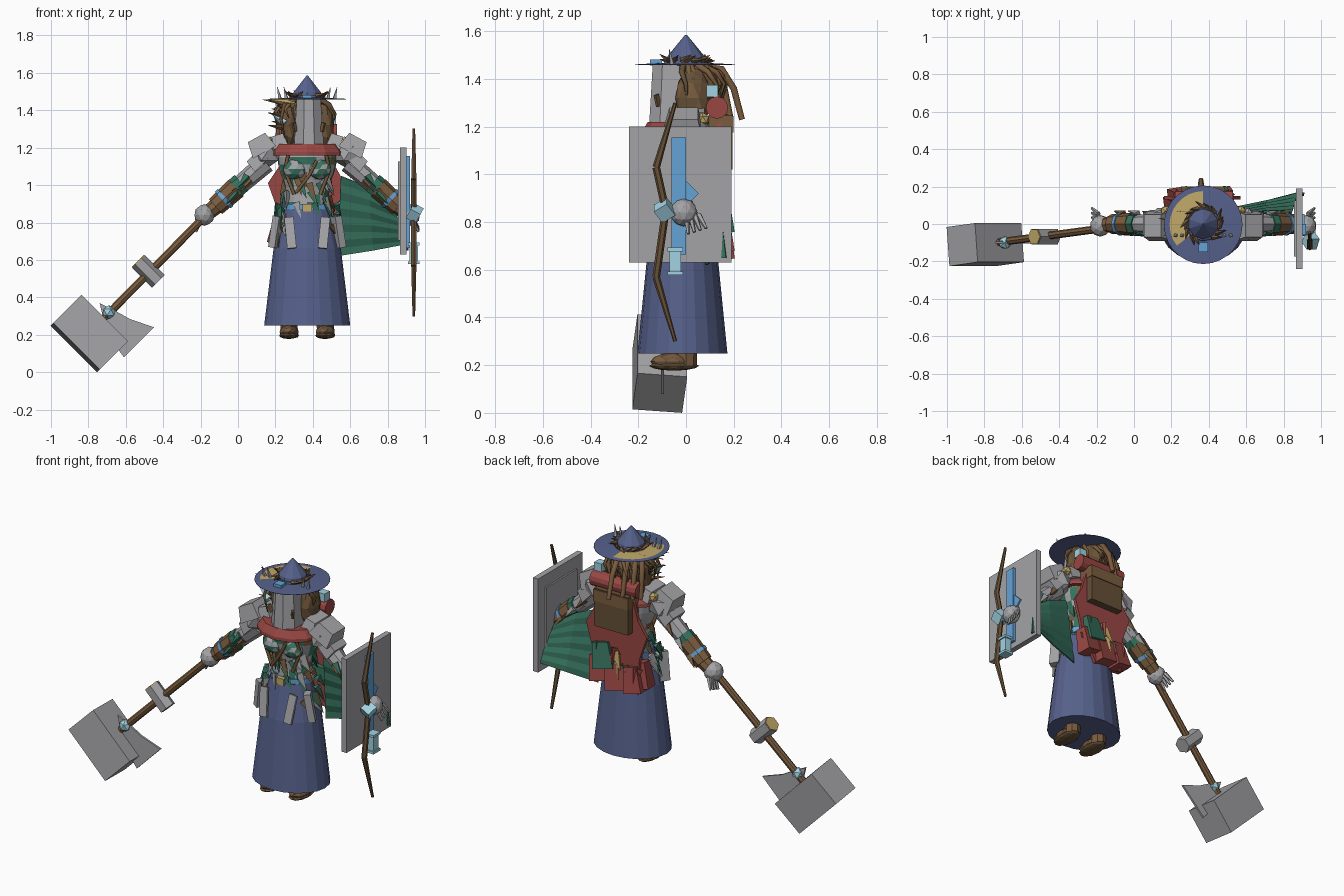
import bpy, bmesh, math, random
from mathutils import Vector, Euler

if "Cube" in bpy.data.objects:
    bpy.data.objects.remove(bpy.data.objects["Cube"])
random.seed(4)
CX = 0.37  # body centre line


def paint(name, *rgb):
    lin = [((c / 255 + 0.055) / 1.055) ** 2.4 for c in rgb] + [1]
    m = bpy.data.materials.new(name)
    m.use_nodes = True
    m.diffuse_color = lin
    m.node_tree.nodes["Principled BSDF"].inputs["Base Color"].default_value = lin
    return m


NAVY = paint("navy cloth", 86, 97, 139)
GREY = paint("grey metal", 164, 164, 167)
BROWN = paint("brown leather", 122, 92, 62)
DARK = paint("dark wood", 102, 80, 55)
GREEN = paint("green cloth", 54, 114, 93)
RED = paint("red cloth", 153, 71, 67)
TAN = paint("tan straw", 192, 168, 104)
BLUE = paint("bright blue", 100, 163, 214)
ICE = paint("ice blue", 162, 210, 226)


def finish(name, bm, *mats):
    bmesh.ops.recalc_face_normals(bm, faces=bm.faces)
    me = bpy.data.meshes.new(name)
    bm.to_mesh(me)
    bm.free()
    ob = bpy.data.objects.new(name, me)
    bpy.context.collection.objects.link(ob)
    for m in mats:
        me.materials.append(m)
    return ob


def box(name, loc, size, mat, rot=(0, 0, 0), taper=1.0):
    bm = bmesh.new()
    bmesh.ops.create_cube(bm, size=1)
    for v in bm.verts:
        if v.co.z > 0:
            v.co.xy *= taper
        v.co = v.co * Vector(size)
    ob = finish(name, bm, mat)
    ob.location, ob.rotation_euler = loc, Euler(rot)


def rod(name, a, b, r1, r2, mat, sides=8):
    a, b = Vector(a), Vector(b)
    bm = bmesh.new()
    bmesh.ops.create_cone(bm, cap_ends=True, segments=sides, radius1=r1, radius2=r2, depth=(b - a).length)
    ob = finish(name, bm, mat)
    ob.location = (a + b) / 2
    ob.rotation_euler = (b - a).to_track_quat("Z", "Y").to_euler()


def ball(name, loc, size, mats, detail=1):
    bm = bmesh.new()
    bmesh.ops.create_icosphere(bm, subdivisions=detail, radius=1)
    for f in bm.faces:
        f.material_index = random.randrange(len(mats))
    ob = finish(name, bm, *mats)
    ob.location, ob.scale = loc, size


def lathe(name, profile, mats, sides=20, squash=1.0, y=0.0, rule=None):
    bm = bmesh.new()
    rings = []
    for r, z in profile:
        rings.append([bm.verts.new((CX + r * math.sin(math.tau * i / sides),
                                    y - squash * r * math.cos(math.tau * i / sides), z)) for i in range(sides)])
    for lo, hi in zip(rings, rings[1:]):
        for i in range(sides):
            j = (i + 1) % sides
            bm.faces.new((lo[i], lo[j], hi[j], hi[i]))
    bm.faces.new(rings[0])
    bm.faces.new(rings[-1])
    if rule:
        for f in bm.faces:
            f.material_index = rule(f.calc_center_median())
    finish(name, bm, *mats)


def plate(name, outline, y, thick, mat):
    bm = bmesh.new()
    f = bm.faces.new([bm.verts.new((x, y, z)) for x, z in outline])
    new = bmesh.ops.extrude_face_region(bm, geom=[f])["geom"]
    bmesh.ops.translate(bm, vec=(0, thick, 0), verts=[v for v in new if isinstance(v, bmesh.types.BMVert)])
    finish(name, bm, mat)


def strand(name, points, width, mat, tip=0.2):
    cu = bpy.data.curves.new(name, "CURVE")
    cu.dimensions, cu.bevel_depth, cu.bevel_resolution, cu.use_fill_caps = "3D", width, 1, True
    sp = cu.splines.new("POLY")
    sp.points.add(len(points) - 1)
    for i, (p, q) in enumerate(zip(sp.points, points)):
        p.co = (*q, 1)
        p.radius = 1 - (1 - tip) * i / (len(points) - 1)
    cu.materials.append(mat)
    bpy.context.collection.objects.link(bpy.data.objects.new(name, cu))


def around(angle, r, z, squash=0.85):
    return Vector((CX + r * math.sin(angle), -squash * r * math.cos(angle), z))


# skirt and boots
lathe("skirt", [(0.23, 0.25), (0.18, 0.66), (0.125, 0.87)], [NAVY], 20, 0.82, -0.015)
for s in (-1, 1):
    x = CX + s * 0.097
    ball("boot_sole", (x, -0.05, 0.197), (0.055, 0.105, 0.02), [DARK], 2)
    ball("boot", (x, -0.055, 0.215), (0.053, 0.095, 0.037), [BROWN, DARK], 2)
    rod("boot_shaft", (x, 0.0, 0.2), (x, 0.0, 0.4), 0.045, 0.05, BROWN)

# torso with patched scales
lathe("torso", [(0.125, 0.85), (0.12, 0.91), (0.115, 0.95), (0.12, 0.99), (0.13, 1.03), (0.145, 1.07), (0.155, 1.11),
                (0.16, 1.15), (0.12, 1.22)], [GREY, GREEN, BROWN], 20, 0.8, 0,
      lambda c: random.choice((0, 0, 0, 1, 1, 2)))
lathe("belt", [(0.13, 0.862), (0.13, 0.898)], [BLUE], 16, 0.85)
box("belt_buckle", (CX, -0.115, 0.88), (0.05, 0.02, 0.04), TAN)
for s in (-1, 1):
    ball("breast_plate", (CX + s * 0.065, -0.095, 1.085), (0.065, 0.045, 0.055), [GREEN, GREY], 2)
    strand("chest_strap", [(CX + s * 0.1, -0.12, 1.17), (CX + s * 0.12, -0.1, 1.08), (CX + s * 0.07, -0.1, 0.95)],
           0.01, BROWN, 1)
strand("chest_sash", [(CX + 0.05, -0.14, 1.13), (CX + 0.01, -0.14, 1.05), (CX - 0.06, -0.115, 0.96)], 0.01, BROWN, 1)
lathe("collar", [(0.195, 1.158), (0.195, 1.178), (0.165, 1.22)], [RED], 12, 0.85, -0.02)

# hip plates and rags
for s in (-1, 1):
    box("front_tasset", (CX + s * 0.09, -0.15, 0.745), (0.05, 0.015, 0.17), GREY, (-0.2, s * 0.1, 0))
    box("side_tasset", (CX + s * 0.165, -0.07, 0.75), (0.04, 0.06, 0.17), GREY, (0, -s * 0.17, s * 0.5))
for i in range(64):
    side, z = random.choice((-1, 1)), random.uniform(0.74, 1.05)
    a = side * random.uniform(0.9, 2.0) if z < 0.9 else random.uniform(0, math.tau)
    r = 0.16 if z < 0.9 else 0.12
    rod("cloth_scrap", around(a, r, z), around(a + 0.25, r + 0.03, z - random.uniform(0.06, 0.11)),
        0.024, 0.001, random.choice((GREEN, GREY, BROWN, GREY, GREEN)), 3)

# face mask and hair
bm = bmesh.new()
low = [bm.verts.new((CX + x, y, 1.2)) for x, y in
       ((-0.075, 0), (-0.07, -0.11), (-0.02, -0.155), (0.04, -0.155), (0.09, -0.11), (0.09, 0))]
top = [bm.verts.new((CX + (v.co.x - CX) * 0.8, v.co.y * 0.9, 1.46)) for v in low]
for i in range(6):
    bm.faces.new((low[i], low[i - 1], top[i - 1], top[i]))
bm.faces.new(low)
bm.faces.new(top)
finish("face_mask", bm, GREY)
ball("back_of_head", (CX, 0.04, 1.36), (0.1, 0.1, 0.13), [BROWN, DARK], 2)
for s in (-1, 1):
    box("mask_slit", (CX + s * 0.075 + 0.008, -0.12, 1.31), (0.012, 0.02, 0.05), BROWN, (0.3, 0, s * 0.8))
    ball("side_hair", (CX + s * 0.095, 0.03, 1.32), (0.05, 0.075, 0.13), [BROWN, DARK], 2)
for i in range(32):
    a = random.uniform(1.15, math.tau - 1.15)
    out, drop = random.uniform(0.1, 0.15), random.uniform(0.08, 0.2)
    strand("hair_lock", [around(a, 0.07, 1.46), around(a, out, 1.43, 1), around(a + 0.15, out + 0.03, 1.45 - drop / 2, 1),
                         around(a + 0.2, out + 0.01, 1.45 - drop, 1)], 0.017, random.choice((BROWN, BROWN, DARK)))
for x, reach in ((-0.01, 1), (-0.06, 0.8), (-0.1, 0.68), (-0.13, 0.55)):
    strand("long_lock", [(CX + x, 0.06, 1.45), (CX + x, 0.15 * reach, 1.44), (CX + x * 1.15, 0.2 * reach, 1.36),
                         (CX + x * 1.2, 0.235 * reach, 1.23)], 0.02, BROWN, 0.7)
for i in range(7):
    z = 1.3 + i * 0.022
    rod("hair_spike", (0.27, 0.02, z), (0.16 + 0.02 * (i % 3), random.uniform(-0.06, 0.08), z + 0.02), 0.02, 0.001,
        BROWN, 4)
for tip in (-0.06, 0.03):
    rod("straw_spike", (0.3, tip / 2, 1.435), (0.14 - tip * 0.3, tip, 1.457), 0.024, 0.001, TAN, 4)
box("hair_bead", (CX + 0.13, 0.11, 1.35), (0.05, 0.05, 0.05), ICE)
rod("ear_charm", (0.25, -0.06, 1.33), (0.18, -0.05, 1.38), 0.022, 0.001, ICE, 4)


# pointed hat with straw patch on the brim
def brim_rule(c):
    r = math.hypot(c.x - CX, c.y)
    return int(r < 0.175 and c.z > 1.461 and c.x < CX - 0.01 and c.y > -0.08)


lathe("hat_brim", [(0.02, 1.457), (0.21, 1.459), (0.21, 1.461), (0.18, 1.463), (0.08, 1.468)], [NAVY, TAN], 28, 1,
      -0.004, brim_rule)
lathe("hat_crown", [(0.085, 1.465), (0.078, 1.495), (0.004, 1.585)], [NAVY], 10, 1)
lathe("hat_band", [(0.093, 1.464), (0.088, 1.478)], [NAVY], 14)
box("hat_buckle", (CX, -0.125, 1.47), (0.05, 0.05, 0.025), BLUE)
for i in range(20):
    a = i * math.tau / 20 + random.uniform(-0.15, 0.15)
    if 0.4 < a < math.tau - 0.4:
        rod("hat_leaf", around(a, 0.085, 1.475, 1), around(a + 0.4, random.uniform(0.1, 0.13), random.uniform(1.475, 1.505), 1),
            0.014, 0.001, random.choice((BROWN, DARK, DARK)), 4)
for s in (-1, 1):
    for k in (0.11, 0.145):
        rod("hat_feather", (CX + s * k, -0.06, 1.46), (CX + s * (k + 0.015), -0.07, 1.525), 0.012, 0.001, GREY, 4)

# arms, shoulder armour and hands
for s in (-1, 1):
    def at(dx, y, z):
        return (CX + s * dx, y, z)
    ball("shoulder_armour", at(0.22, 0, 1.17), (0.09, 0.1, 0.085), [GREY])
    box("shoulder_plate", at(0.25, -0.01, 1.215), (0.14, 0.16, 0.09), GREY, (0, s * 0.5, 0), 0.75)
    box("shoulder_lower_plate", at(0.27, 0, 1.13), (0.1, 0.15, 0.07), GREY, (0, s * 0.8, 0), 0.8)
    box("neck_guard", at(0.15, 0.01, 1.235), (0.08, 0.17, 0.07), GREY, (0, s * 0.3, 0), 0.8)
    ball("shoulder_stud", at(0.2, 0.07, 1.23), (0.03, 0.03, 0.03), [TAN])
    rod("upper_arm", at(0.22, 0, 1.12), at(0.36, 0, 1.0), 0.055, 0.05, GREY)
    rod("elbow_wrap", at(0.35, 0, 1.01), at(0.385, 0, 0.98), 0.058, 0.058, GREEN, 7)
    rod("forearm", at(0.38, 0, 0.985), at(0.49, 0, 0.885), 0.06, 0.053, BROWN)
    rod("wrist", at(0.47, 0, 0.9), at(0.54, -0.005, 0.845), 0.044, 0.04, BROWN)
    rod("arm_band", at(0.437, 0, 0.934), at(0.452, 0, 0.92), 0.062, 0.061, BLUE)
    for i in range(12):
        a = i * 1.3
        p = Vector(at(0.26 + 0.015 * i, 0.05 * math.sin(a), 1.09 - 0.014 * i + 0.03 * math.cos(a)))
        rod("arm_scrap", p, p + Vector((s * 0.05, 0.02 * math.sin(a), -0.06)), 0.024, 0.002,
            (GREEN, BROWN, GREY, BROWN)[i % 4], 4)
    ball("hand", at(0.55, -0.01, 0.84), (0.055, 0.058, 0.058), [GREY], 2)
    for i in range(4):
        y = 0.025 * i
        rod("finger", at(0.56, y * 0.7, 0.83), at(0.595, y + 0.01, 0.75 + 0.008 * i), 0.014, 0.007, GREY, 5)

# green draped sleeve, shallow pleats fanning from the body out to the forearm
bm = bmesh.new()
rows = []
for i in range(11):
    t, fold = i / 10, 0.006 * (i % 2)
    rows.append([bm.verts.new(p) for p in ((0.53 + 0.02 * t, 0.09 - 0.05 * t + fold, 0.62 + 0.43 * t),
                                           (0.72 - 0.02 * t, 0.13 - 0.07 * t + fold, 0.65 + 0.34 * t),
                                           (0.875 - 0.03 * t, 0.17 - 0.11 * t + fold, 0.68 + 0.21 * t))])
for a, b in zip(rows, rows[1:]):
    for k in (0, 1):
        bm.faces.new((a[k], b[k], b[k + 1], a[k + 1]))
finish("green_drape", bm, GREEN).modifiers.new("thickness", "SOLIDIFY").thickness = 0.008
rod("drape_tip", (0.9, 0.16, 0.65), (0.903, 0.155, 0.76), 0.014, 0.001, GREEN, 4)

# red back cape, pack and bedroll
plate("red_cape", [(0.26, 1.24), (0.48, 1.24), (0.52, 1.1), (0.57, 1.01), (0.53, 0.87), (0.51, 0.68), (0.47, 0.74),
                   (0.42, 0.64), (0.34, 0.72), (0.22, 0.65), (0.21, 0.87), (0.16, 1.01), (0.22, 1.1)], 0.13, 0.02, RED)
box("backpack", (CX, 0.145, 1.135), (0.23, 0.1, 0.23), DARK)
box("pack_flap", (CX, 0.15, 1.21), (0.235, 0.1, 0.07), BROWN)
rod("bedroll", (CX - 0.15, 0.13, 1.28), (CX + 0.16, 0.13, 1.28), 0.047, 0.047, RED, 12)
for x, y, z, w, m in ((0.25, 0.145, 0.74, 0.11, RED), (0.36, 0.145, 0.73, 0.14, RED), (0.47, 0.145, 0.76, 0.13, RED),
                      (0.45, 0.145, 0.84, 0.13, GREEN), (0.21, 0.1, 0.76, 0.07, RED)):
    box("back_pouch", (x, y, z), (w, 0.09, 0.15), m, (0.1, 0.2, 0.15), 0.75)
for i in range(18):
    x, z = random.uniform(0.22, 0.52), random.uniform(0.74, 0.92)
    rod("torn_strip", (x, 0.15, z), (x + random.uniform(-0.05, 0.05), 0.185, z - 0.09), 0.035, 0.002,
        (RED, TAN, GREEN, RED, RED, BROWN)[i % 6], 3)

# shield
box("shield", (0.883, -0.025, 0.915), (0.035, 0.43, 0.57), GREY)
box("shield_inner_panel", (0.862, -0.025, 0.915), (0.012, 0.3, 0.42), GREY)
box("shield_stripe", (0.91, -0.03, 0.91), (0.018, 0.06, 0.49), BLUE)
box("shield_diamond", (0.905, 0.0, 0.92), (0.012, 0.075, 0.075), BLUE, (math.pi / 4, 0, 0))

# bow with gem and grip block
bow = [(-0.045, 1.3), (-0.125, 1.03), (-0.085, 0.85), (-0.125, 0.57), (-0.045, 0.3)]
for i, ((y1, z1), (y2, z2)) in enumerate(zip(bow, bow[1:])):
    rod("bow_limb", (0.94, y1, z1), (0.94, y2, z2), 0.008 if i == 0 else 0.016, 0.008 if i == 3 else 0.016, DARK, 6)
box("bow_gem", (0.945, -0.09, 0.85), (0.06, 0.065, 0.065), ICE, (0.6, 0.5, 0))
box("quiver_block", (0.94, -0.045, 0.635), (0.045, 0.05, 0.09), ICE)
for z in (0.585, 0.685):
    box("quiver_rim", (0.94, -0.045, z), (0.06, 0.065, 0.015), ICE)

# war hammer
rod("hammer_shaft", (-0.14, -0.02, 0.87), (-0.74, -0.1, 0.265), 0.021, 0.021, BROWN, 8)
box("hammer_head", (-0.795, -0.11, 0.207), (0.35, 0.21, 0.215), GREY, (-0.1, math.pi / 4, 0))
plate("hammer_blade", [(-0.74, 0.37), (-0.66, 0.33), (-0.58, 0.285), (-0.45, 0.24), (-0.61, 0.08), (-0.7, 0.2)],
      -0.105, 0.012, GREY)
ball("hammer_gem", (-0.69, -0.1, 0.32), (0.038, 0.038, 0.038), [ICE])
rod("shaft_collar", (-0.53, -0.068, 0.59), (-0.425, -0.068, 0.485), 0.048, 0.048, GREY, 6)
rod("collar_cap", (-0.535, -0.068, 0.595), (-0.53, -0.068, 0.59), 0.046, 0.046, TAN, 6)
